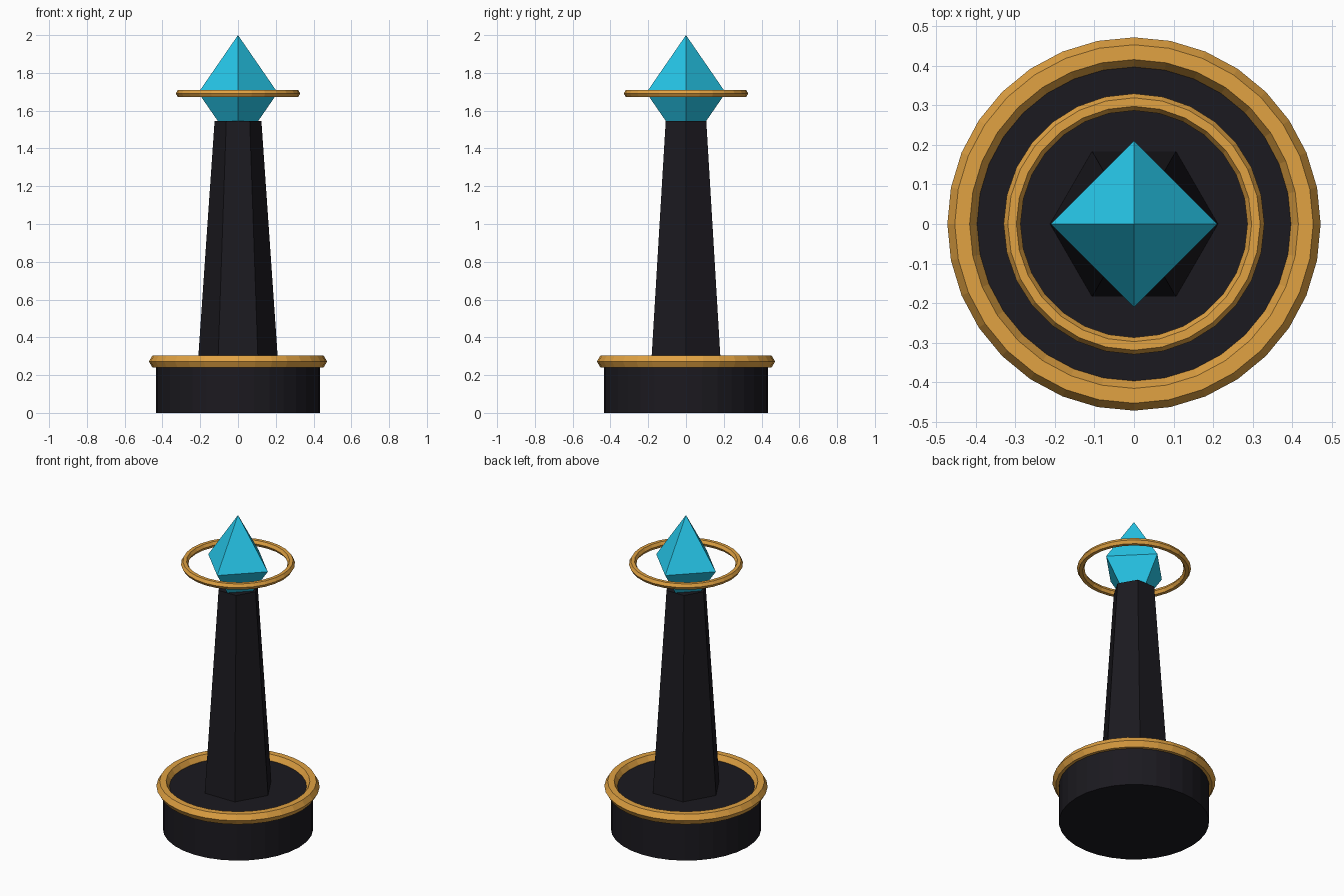
import bpy, math

if "Cube" in bpy.data.objects:
    bpy.data.objects.remove(bpy.data.objects["Cube"])


def material(name, rgb):
    m = bpy.data.materials.new(name)
    m.diffuse_color = (*rgb, 1)
    m.use_nodes = True
    m.node_tree.nodes["Principled BSDF"].inputs["Base Color"].default_value = m.diffuse_color
    return m


STONE = material("dark_stone", (0.011, 0.010, 0.014))
GOLD = material("gold", (0.75, 0.36, 0.055))
CRYSTAL = material("crystal", (0.02, 0.58, 0.83))


def lathe(name, profile, sides, mat, closed=False):
    """Flat-shaded solid of revolution; first vertex of each ring lies on +x.
    Profile is (radius, z) from bottom to top; radius 0 makes a point."""
    verts, rings, faces = [], [], []
    for r, z in profile:
        n = sides if r > 0 else 1
        rings.append([len(verts) + i for i in range(n)])
        for i in range(n):
            a = 2 * math.pi * i / sides
            verts.append((r * math.cos(a), r * math.sin(a), z))
    pairs = list(zip(rings, rings[1:]))
    if closed:
        pairs.append((rings[-1], rings[0]))
    for lo, hi in pairs:
        for i in range(sides):
            j = (i + 1) % sides
            quad = [lo[i % len(lo)], lo[j % len(lo)], hi[j % len(hi)], hi[i % len(hi)]]
            faces.append(list(dict.fromkeys(quad)))
    if not closed:
        if len(rings[0]) > 1:
            faces.append(rings[0][::-1])
        if len(rings[-1]) > 1:
            faces.append(rings[-1])
    me = bpy.data.meshes.new(name)
    me.from_pydata(verts, [], faces)
    me.materials.append(mat)
    ob = bpy.data.objects.new(name, me)
    bpy.context.collection.objects.link(ob)
    return ob


def ring(name, major, minor, z, sides, mat):
    """Torus with a hexagonal cross-section."""
    section = [(major + minor * math.cos(k * math.pi / 3),
                z + minor * math.sin(k * math.pi / 3)) for k in range(6)]
    return lathe(name, section, sides, mat, closed=True)


# Round plinth with its gold rim
lathe("plinth", [(0.434, 0), (0.434, 0.27)], 32, STONE)
ring("plinth_rim", 0.434, 0.0375, 0.272, 32, GOLD)

# Tapered hexagonal column
lathe("column", [(0.212, 0.27), (0.124, 1.545)], 6, STONE)

# Four-sided crystal sunk into the column top, with a floating gold ring
lathe("crystal", [(0, 1.39), (0.21, 1.695), (0, 2.0)], 4, CRYSTAL)
ring("floating_ring", 0.308, 0.0215, 1.691, 28, GOLD)
